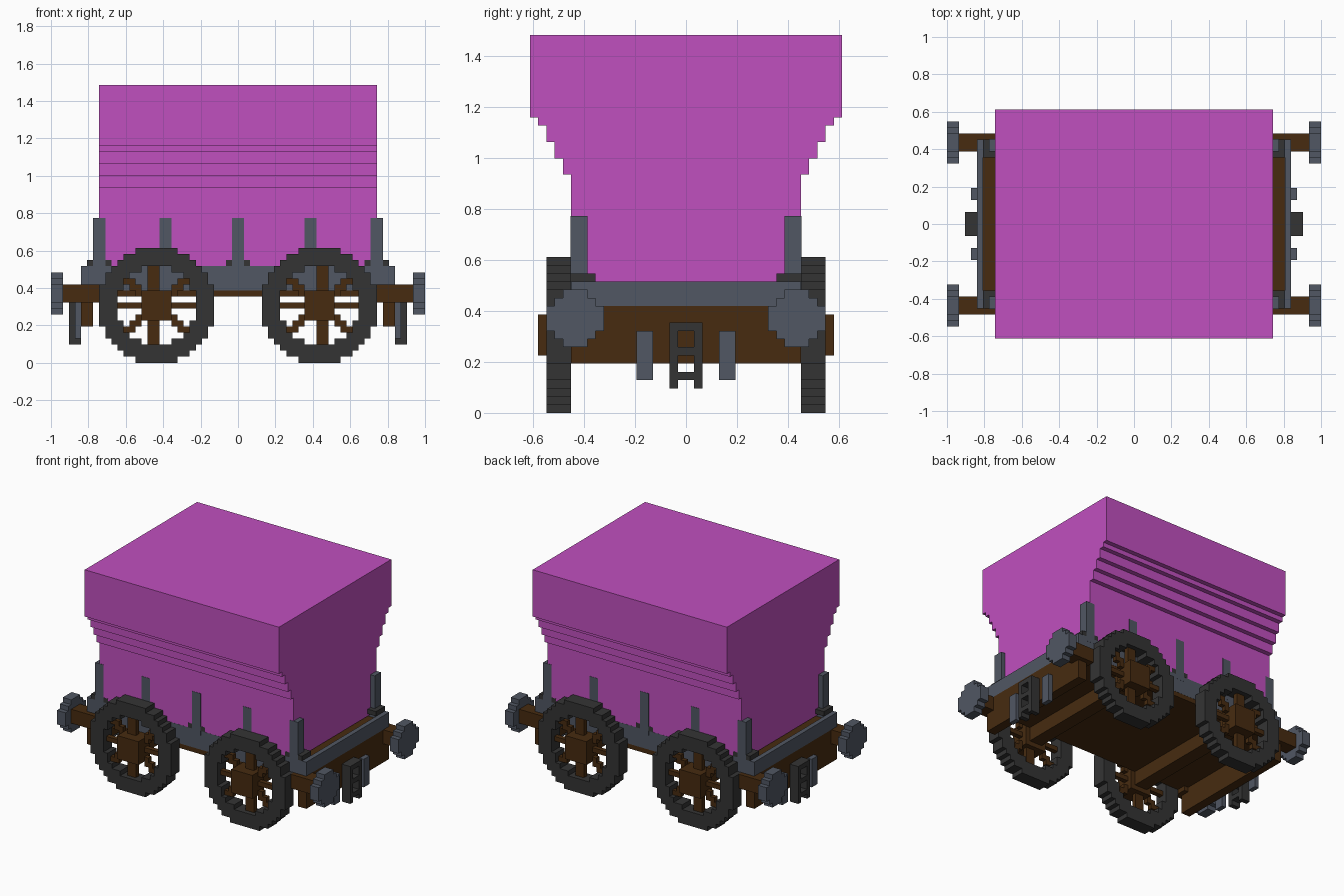
import bpy, bmesh

U = 1 / 31  # one block of the stepped grid

if "Cube" in bpy.data.objects:
    bpy.data.objects.remove(bpy.data.objects["Cube"])


def material(name, rgb):
    m = bpy.data.materials.new(name)
    m.use_nodes = True
    col = (*rgb, 1)
    m.diffuse_color = col
    m.node_tree.nodes["Principled BSDF"].inputs["Base Color"].default_value = col
    return m


MAGENTA = material("magenta", (0.53, 0.08, 0.52))
BROWN = material("brown wood", (0.063, 0.024, 0.005))
SLATE = material("slate metal", (0.082, 0.095, 0.125))
DARK = material("dark iron", (0.034, 0.034, 0.034))


def finish(name, bm, mat, mirror=""):
    bmesh.ops.recalc_face_normals(bm, faces=bm.faces)
    me = bpy.data.meshes.new(name)
    bm.to_mesh(me)
    bm.free()
    me.materials.append(mat)
    ob = bpy.data.objects.new(name, me)
    bpy.context.collection.objects.link(ob)
    if mirror:
        mod = ob.modifiers.new("Mirror", "MIRROR")
        mod.use_axis = ("x" in mirror, "y" in mirror, False)
        mod.use_mirror_merge = False
    return ob


def boxes(name, mat, spans, mirror=""):
    """Boxes given as (x0, x1, y0, y1, z0, z1) in blocks."""
    bm = bmesh.new()
    for x0, x1, y0, y1, z0, z1 in spans:
        for v in bmesh.ops.create_cube(bm, size=1)["verts"]:
            v.co.x = (x0 if v.co.x < 0 else x1) * U
            v.co.y = (y0 if v.co.y < 0 else y1) * U
            v.co.z = (z0 if v.co.z < 0 else z1) * U
    return finish(name, bm, mat, mirror)


def plate(name, mat, cells, place, lo, hi, mirror=""):
    """Stepped plate: square cells (a, b) extruded from lo to hi."""
    bm = bmesh.new()
    cells = set(cells)

    def quad(pts):
        bm.faces.new([bm.verts.new([c * U for c in place(*p)]) for p in pts])

    for a, b in cells:
        ring = [(a, b), (a + 1, b), (a + 1, b + 1), (a, b + 1)]
        for d in (lo, hi):
            quad([(p, q, d) for p, q in ring])
        for i, (da, db) in enumerate([(0, -1), (1, 0), (0, 1), (-1, 0)]):
            if (a + da, b + db) not in cells:
                p, q = ring[i], ring[(i + 1) % 4]
                quad([(*p, lo), (*q, lo), (*q, hi), (*p, hi)])
    bmesh.ops.remove_doubles(bm, verts=bm.verts, dist=1e-5)
    return finish(name, bm, mat, mirror)


def along_y(a, b, d):
    return (a, d, b)


def along_x(a, b, d):
    return (d, a, b)


def disc(r, inner=-1):
    n = int(r) + 1
    return [(a, b) for a in range(-n, n + 1) for b in range(-n, n + 1)
            if inner < (a * a + b * b) ** 0.5 <= r]


def shift(cells, a0, b0):
    return [(a + a0, b + b0) for a, b in cells]


# Hopper body: stepped profile swept along x
half = [(14, 15.5), (14, 29), (15, 29), (15, 31), (16, 31), (16, 33),
        (17, 33), (17, 35), (18, 35), (18, 36), (19, 36), (19, 46)]
outline = half + [(-y, z) for y, z in reversed(half)]
bm = bmesh.new()
face = bm.faces.new([bm.verts.new((-23 * U, y * U, z * U)) for y, z in outline])
ext = bmesh.ops.extrude_face_region(bm, geom=[face])["geom"]
bmesh.ops.translate(bm, vec=(46 * U, 0, 0),
                    verts=[v for v in ext if isinstance(v, bmesh.types.BMVert)])
finish("hopper_body", bm, MAGENTA)

# Chassis
boxes("floor", BROWN, [(-25, 25, -13, 13, 11, 15)])
boxes("side_sill", SLATE, [(-24, 24, 13, 14.03, 12, 16)], "y")
boxes("side_sill_end", SLATE, [(24, 25, 13, 14.03, 13, 16)], "xy")
boxes("lower_side_sill", BROWN, [(-24, 24, 13, 14, 11, 12)], "y")
boxes("end_rail", SLATE, [(25, 26, -14.03, 14.03, 13, 16)], "x")
boxes("end_plank", BROWN, [(24, 26, -14, 14, 6, 13)], "x")

# Upright posts with foot brackets
for label, x, mirror in (("corner", 23, "xy"), ("inner", 12, "xy"), ("middle", 0, "y")):
    boxes(label + "_post", SLATE, [(x - 1, x + 1, 12, 14.06, 15, 24)], mirror)
    boxes(label + "_bracket", DARK, [(x - 2, x + 2, 11, 14.04, 16, 17)], mirror)

# Wheels
plate("wheel_rim", DARK, shift(disc(9.5, 6.5), 13, 9), along_y, 14, 17, "xy")
spokes = [(a, b) for a, b in disc(6.5)
          if b == 0 or a in (0, 1) or abs(a) - abs(b) in (0, 1)]
plate("wheel_spokes", BROWN, shift(spokes, 13, 9), along_y, 15, 16, "xy")
boxes("wheel_hub", BROWN, [(11, 16, 14, 18, 7, 12)], "xy")
boxes("axle", BROWN, [(12, 15, -14, 14, 8, 11)], "x")

# Buffers
boxes("buffer_stem", BROWN, [(23, 29, 12, 15, 10, 13)], "xy")
plate("buffer_head", SLATE, shift(disc(3.5), 13, 11), along_x, 29, 31, "xy")

# Coupling ladder and side hangers on both ends
boxes("coupling", DARK, [(26, 28, -2, -1, 3, 11), (26, 28, 1, 2, 3, 11)]
      + [(26, 28, -1, 1, z, z + 1) for z in (4, 7, 10)], "x")
boxes("hanger", SLATE, [(26, 27, 4, 6, 4, 10)], "xy")
